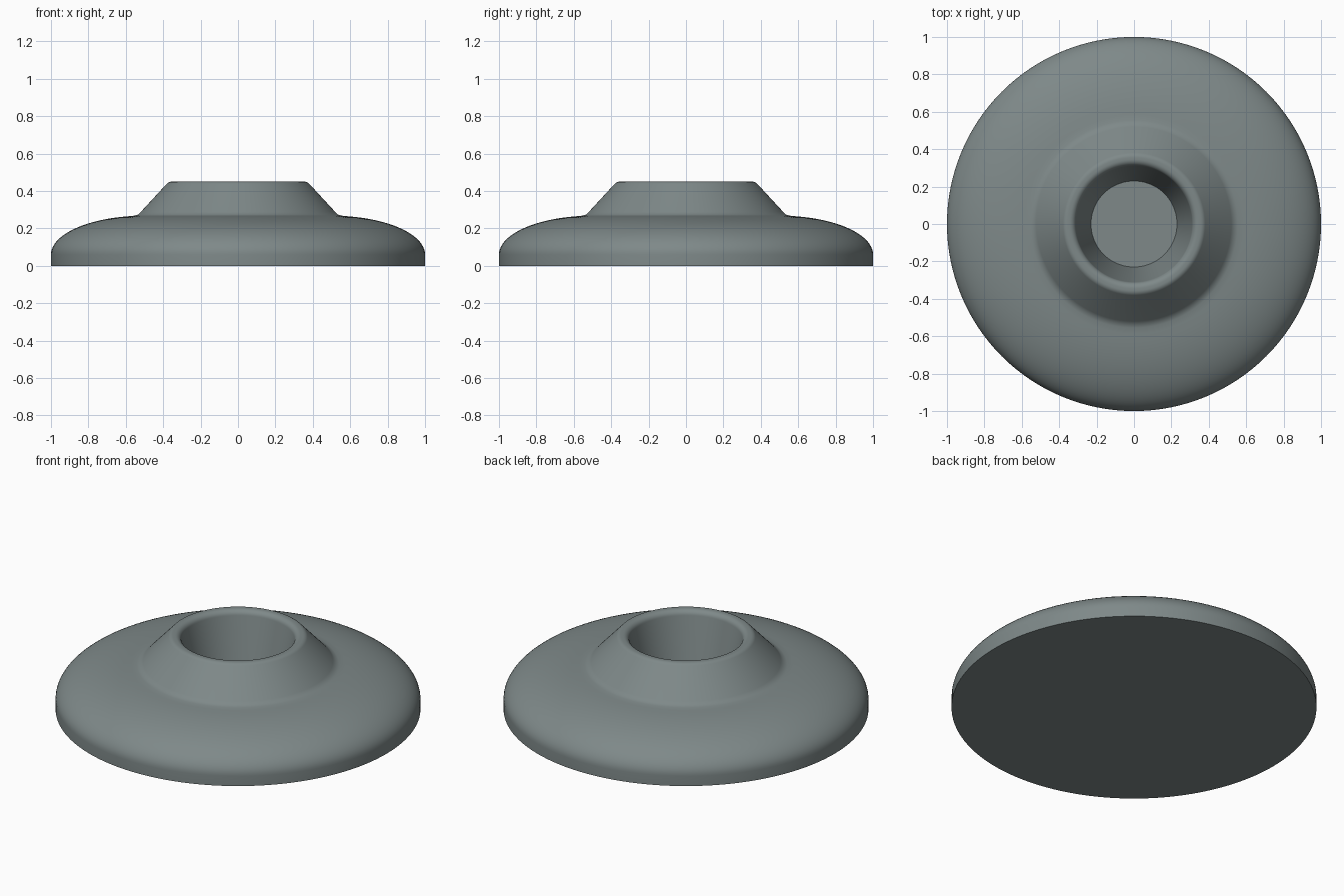
import bpy
import bmesh
from math import cos, sin, pi, radians
from mathutils import Matrix

cube = bpy.data.objects.get("Cube")
if cube:
    bpy.data.objects.remove(cube)

SEGMENTS = 128

grey = bpy.data.materials.new("slate grey")
grey.use_nodes = True
colour = (0.21, 0.25, 0.25, 1)
grey.diffuse_color = colour
grey.node_tree.nodes["Principled BSDF"].inputs["Base Color"].default_value = colour


def arc(cx, cz, rx, rz, start, end, steps):
    """Points on an elliptical arc, angles in degrees."""
    angles = [radians(start + (end - start) * i / steps) for i in range(steps + 1)]
    return [(cx + rx * cos(a), cz + rz * sin(a)) for a in angles]


def lathe(name, profile):
    """Spin an (r, z) profile around the z axis."""
    bm = bmesh.new()
    verts = [bm.verts.new((r, 0, z)) for r, z in profile]
    edges = [bm.edges.new(pair) for pair in zip(verts, verts[1:])]
    bmesh.ops.spin(bm, geom=verts + edges, cent=(0, 0, 0), axis=(0, 0, 1),
                   angle=2 * pi, steps=SEGMENTS, use_merge=True)
    bmesh.ops.remove_doubles(bm, verts=bm.verts, dist=0.0001)
    bmesh.ops.recalc_face_normals(bm, faces=bm.faces)
    mesh = bpy.data.meshes.new(name)
    bm.to_mesh(mesh)
    bm.free()
    mesh.materials.append(grey)
    obj = bpy.data.objects.new(name, mesh)
    bpy.context.collection.objects.link(obj)
    bpy.ops.object.select_all(action="DESELECT")
    obj.select_set(True)
    bpy.context.view_layer.objects.active = obj
    bpy.ops.object.shade_smooth_by_angle(angle=radians(30))
    return obj


# Flat underside, domed flange, conical collar, rounded lip and tapered socket
underside = [(0, 0), (1, 0)]
flange = arc(0.5, 0.06, 0.5, 0.208, 0, 80, 20)
fillet = [(0.555, 0.268), (0.535, 0.274), (0.52, 0.288)]
outer_lip = arc(0.355, 0.415, 0.035, 0.035, 42, 90, 6)
inner_lip = arc(0.345, 0.415, 0.035, 0.035, 90, 172, 8)
socket = [(0.23, 0.04), (0, 0.04)]

lathe("round_base", underside + flange + fillet + outer_lip + inner_lip + socket)
